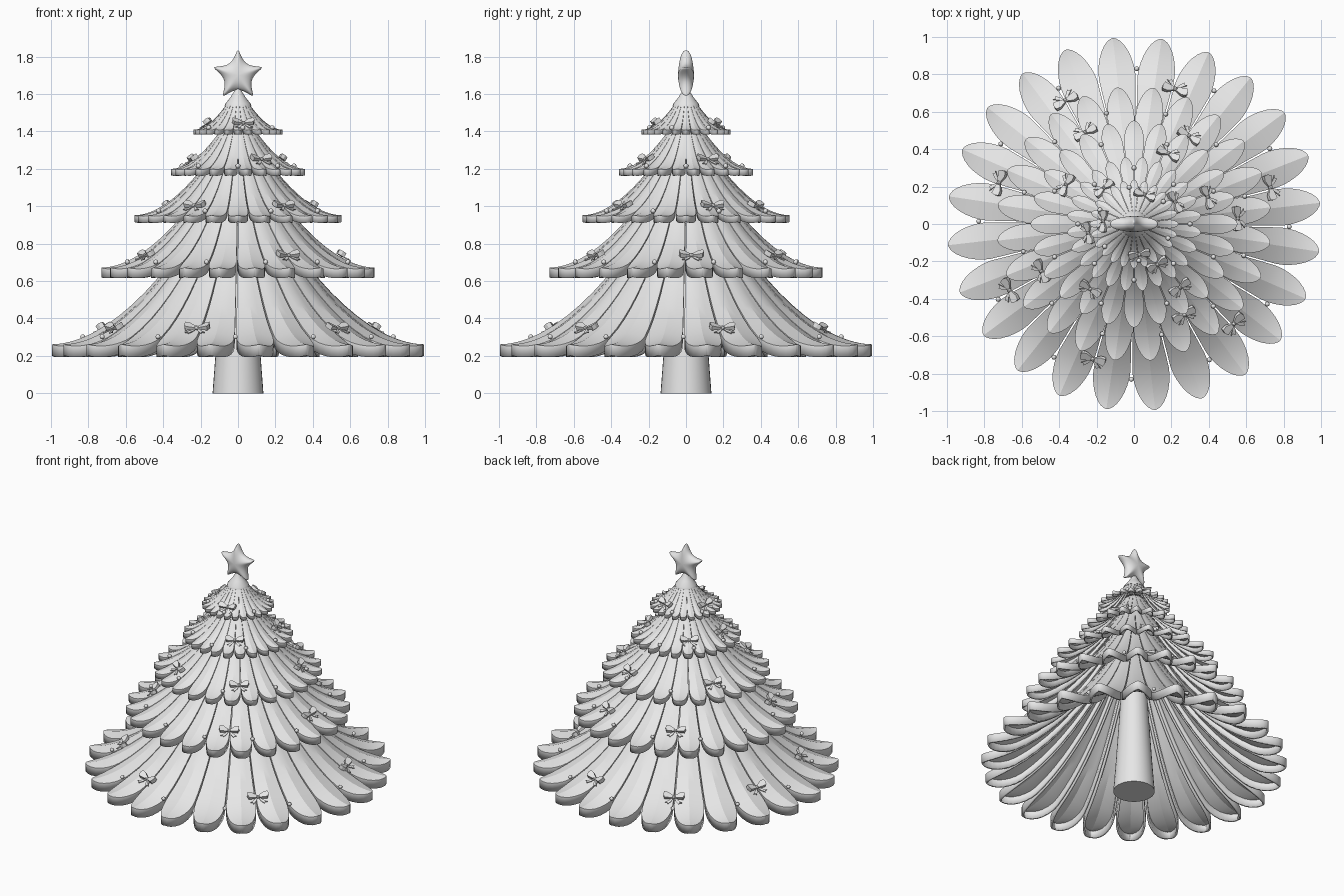
import bpy, bmesh
from math import sin, cos, pi, radians
from mathutils import Matrix, Vector

cube = bpy.data.objects.get("Cube")
if cube:
    bpy.data.objects.remove(cube, do_unlink=True)

# One plain colour for everything
grey = bpy.data.materials.new("plain_grey")
grey.use_nodes = True
grey.diffuse_color = (0.8, 0.8, 0.8, 1)
for node in grey.node_tree.nodes:
    if node.type == 'BSDF_PRINCIPLED':
        node.inputs["Base Color"].default_value = (0.8, 0.8, 0.8, 1)


def finish(name, bm, angle=30):
    mesh = bpy.data.meshes.new(name)
    bm.to_mesh(mesh)
    bm.free()
    mesh.materials.append(grey)
    obj = bpy.data.objects.new(name, mesh)
    bpy.context.collection.objects.link(obj)
    bpy.ops.object.select_all(action='DESELECT')
    obj.select_set(True)
    bpy.context.view_layer.objects.active = obj
    bpy.ops.object.shade_smooth_by_angle(angle=radians(angle))
    return obj


def lathe(name, profile, sides):
    bm = bmesh.new()
    rings = [[bm.verts.new((r * cos(2 * pi * i / sides), r * sin(2 * pi * i / sides), z))
              for i in range(sides)] for r, z in profile]
    for low, high in zip(rings, rings[1:]):
        for i in range(sides):
            j = (i + 1) % sides
            bm.faces.new((low[i], low[j], high[j], high[i]))
    bm.faces.new(rings[0][::-1])
    bm.faces.new(rings[-1])
    return finish(name, bm)


PETALS = 24


def rise(u):
    # Height of the flared skirt, u is the share of the tier radius
    return (1 - u) ** 1.84


def half_width(u):
    inner = 0.96 * u * pi / PETALS
    if u <= 0.78:
        return inner
    return min(inner, max(0.004, 0.1 * max(0, 1 - ((u - 0.78) / 0.22) ** 2) ** 0.55))


# A ridged leaf with a turned-down rim, repeated around each tier
US = [0.15 + 0.07 * i for i in range(10)] + [0.82, 0.86, 0.9, 0.935, 0.965, 0.985, 0.996, 1]
COLS = [(-1, 1), (-1, 0), (-0.5, 0), (0, 0), (0.5, 0), (1, 0), (1, 1)]


def petal_tier(name, radius, z, rim, turn):
    bm = bmesh.new()
    for k in range(PETALS):
        spin = Matrix.Rotation(radians(turn) + 2 * pi * k / PETALS, 4, 'Z')
        rows = []
        for u, tip in [(u, 0) for u in US] + [(1, 1)]:
            w = half_width(u)
            rows.append([bm.verts.new(spin @ Vector((
                radius * u, radius * w * s,
                z + radius * (rise(u) - 0.22 * w * abs(s)) - rim * max(drop, tip))))
                for s, drop in COLS])
        for a, b in zip(rows, rows[1:]):
            for i in range(len(COLS) - 1):
                bm.faces.new((a[i], b[i], b[i + 1], a[i + 1]))
    bmesh.ops.remove_doubles(bm, verts=bm.verts, dist=0.00002)
    obj = finish(name, bm, 18)
    shell = obj.modifiers.new("shell", 'SOLIDIFY')
    shell.thickness = 0.014 * radius
    shell.offset = -1


# Ribbon bow outlines, right half only
LOOP = [(0, 0.007), (0.04, 0.03), (0.066, 0.03), (0.07, 0.008), (0.062, -0.014), (0.036, -0.012), (0, -0.007)]
TAIL = [(0, 0.002), (0.01, -0.004), (0.034, -0.026), (0.056, -0.042), (0.041, -0.042), (0.036, -0.054), (0.014, -0.03)]


def add_plate(bm, outline, side, thick, frame):
    low = [bm.verts.new(frame @ Vector((side * x, y, 0))) for x, y in outline]
    high = [bm.verts.new(frame @ Vector((side * x, y, thick * (0.4 + 9 * abs(x)))))
            for x, y in outline]
    n = len(outline)
    bm.faces.new(low)
    bm.faces.new(high[::-1])
    for i in range(n):
        j = (i + 1) % n
        bm.faces.new((low[j], low[i], high[i], high[j]))


def surface_frame(radius, z, u, degrees, lift):
    a = radians(degrees)
    out = Vector((cos(a), sin(a), 0))
    along = Vector((-sin(a), cos(a), 0))
    up = (Vector((0, 0, rise(u - 0.02) - rise(u + 0.02))) - out * 0.04).normalized()
    normal = along.cross(up)
    place = out * radius * u + Vector((0, 0, z + radius * rise(u))) + normal * lift
    frame = Matrix((along, up, normal)).transposed().to_4x4()
    return Matrix.Translation(place) @ frame


def bows(name, radius, z, u, size, angles):
    bm = bmesh.new()
    for degrees in angles:
        frame = surface_frame(radius, z, u, degrees, 0.004) @ Matrix.Scale(size, 4)
        for side in (-1, 1):
            add_plate(bm, LOOP, side, 0.028, frame)
            add_plate(bm, TAIL, side, 0.008, frame)
        bmesh.ops.create_uvsphere(bm, u_segments=10, v_segments=6, radius=0.012,
                                  matrix=frame @ Matrix.Translation((0, 0, 0.008)))
    bmesh.ops.recalc_face_normals(bm, faces=bm.faces)
    finish(name, bm)


def baubles(name, radius, z, u, angles):
    bm = bmesh.new()
    for degrees in angles:
        bmesh.ops.create_uvsphere(bm, u_segments=12, v_segments=8, radius=0.013,
                                  matrix=surface_frame(radius, z, u, degrees, 0.002))
    finish(name, bm, 60)


# Tiers: name, radius, rim top, rim depth, turn, bow angles, bauble start and count
TIERS = [
    ("bottom", 1.0, 0.262, 0.06, 6.5, (15, 73, 119, 163, 208, 253, 315), -1, 12),
    ("lower", 0.735, 0.672, 0.05, 7, (3, 58, 118, 207, 299), 14, 12),
    ("middle", 0.553, 0.952, 0.036, 0, (64, 150, 236, 306, 20), 22.5, 8),
    ("upper", 0.36, 1.2, 0.034, 7.5, (28, 130, 191, 300), 0, 8),
    ("top", 0.237, 1.409, 0.024, 0, (70, 175, 280), 37.5, 6),
]
for name, radius, z, rim, turn, bow_angles, start, count in TIERS:
    petal_tier(name + "_branches", radius, z, rim, turn)
    size = 0.8 + 0.2 * radius
    bows(name + "_bows", radius, z, 0.75 if radius > 0.5 else 0.68, size, bow_angles)
    baubles(name + "_baubles", radius, z, 0.83, [start + 360 * i / count for i in range(count)])

# Trunk and the small cone that closes the crown
lathe("trunk", [(0.136, 0), (0.121, 0.2), (0.075, 0.9)], 32)
lathe("crown_cap", [(0.072, 1.535), (0.068, 1.548), (0.042, 1.58), (0.02, 1.615), (0.008, 1.65)], 24)

# Puffy five-pointed star
bm = bmesh.new()
rings = []
for y in (-0.024, 0.024):
    ring = []
    for i in range(10):
        r = 0.045 if i % 2 else 0.19
        ring.append(bm.verts.new((r * sin(pi * i / 5), y, 1.7 + r * cos(pi * i / 5))))
    rings.append(ring)
front = bm.verts.new((0, -0.052, 1.7))
back = bm.verts.new((0, 0.052, 1.7))
for i in range(10):
    j = (i + 1) % 10
    bm.faces.new((front, rings[0][i], rings[0][j]))
    bm.faces.new((back, rings[1][j], rings[1][i]))
    bm.faces.new((rings[0][j], rings[0][i], rings[1][i], rings[1][j]))
bmesh.ops.recalc_face_normals(bm, faces=bm.faces)
star = finish("star", bm, 180)
puff = star.modifiers.new("puff", 'SUBSURF')
puff.levels = puff.render_levels = 3
